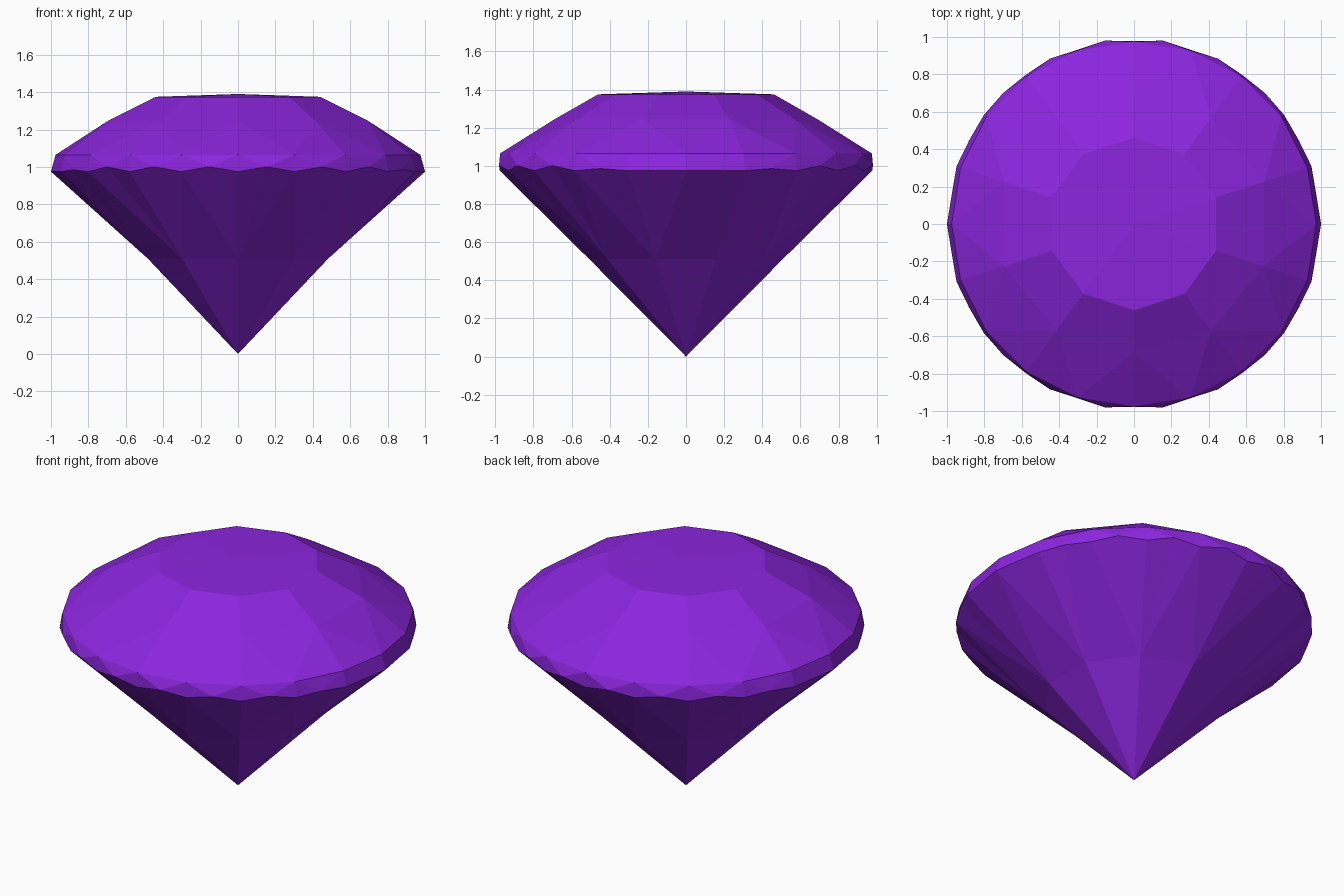
import bpy, bmesh
from math import sin, cos, radians

if "Cube" in bpy.data.objects:
    bpy.data.objects.remove(bpy.data.objects["Cube"])

bm = bmesh.new()


def ring(count, start, radius, height):
    """Ring of vertices; radius and height are functions of the angle."""
    out = []
    for i in range(count):
        a = radians(start + 360 * i / count)
        r = radius(a)
        out.append(bm.verts.new((r * cos(a), r * sin(a), height(a))))
    return out


def face(*verts):
    bm.faces.new(verts)


def flat(v):
    return lambda a: v


# rings from table down to the pavilion
table = ring(10, 18, flat(0.461), flat(1.375))
crown = ring(10, 18, lambda a: 0.685 + 0.05 * cos(a) ** 2, flat(1.247))
upper = ring(20, 0, flat(0.975), flat(1.065))
low_even = ring(20, 0, lambda a: 0.977 + 0.023 * cos(a) ** 2, flat(0.975))
low_odd = ring(20, 9, lambda a: 0.987 + 0.006 * sin(a) ** 2,
               lambda a: 0.975 + 0.026 * min(1, 2 * sin(a) ** 2))
lower = [v for pair in zip(low_even, low_odd) for v in pair]
pavilion = ring(10, 18, flat(0.507), flat(0.51))
top = bm.verts.new((0, 0, 1.39))
culet = bm.verts.new((0, 0, 0))

for k in range(10):
    n = (k + 1) % 10
    star = (2 * k + 2) % 20
    # table and crown facets
    face(top, table[k], table[n])
    face(table[k], crown[k], crown[n], table[n])
    face(crown[k], upper[star], crown[n])
    face(crown[k], upper[2 * k], upper[2 * k + 1])
    face(crown[k], upper[2 * k + 1], upper[star])
    # pavilion facets
    face(culet, pavilion[n], pavilion[k])
    face(pavilion[k], pavilion[n], lower[(4 * k + 4) % 40])
    for i in range(4 * k, 4 * k + 4):
        face(pavilion[k], lower[(i + 1) % 40], lower[i])

# zigzag girdle
for j in range(20):
    n = (j + 1) % 20
    face(upper[j], lower[2 * j], lower[2 * j + 1])
    face(upper[j], lower[2 * j + 1], upper[n])
    face(upper[n], lower[2 * j + 1], lower[2 * n])

bmesh.ops.recalc_face_normals(bm, faces=bm.faces)
mesh = bpy.data.meshes.new("cut_gem")
bm.to_mesh(mesh)
bm.free()

purple = bpy.data.materials.new("purple")
purple.diffuse_color = (0.26, 0.019, 0.73, 1)
purple.use_nodes = True
purple.node_tree.nodes["Principled BSDF"].inputs["Base Color"].default_value = purple.diffuse_color
mesh.materials.append(purple)
gem = bpy.data.objects.new("cut_gem", mesh)
bpy.context.collection.objects.link(gem)
